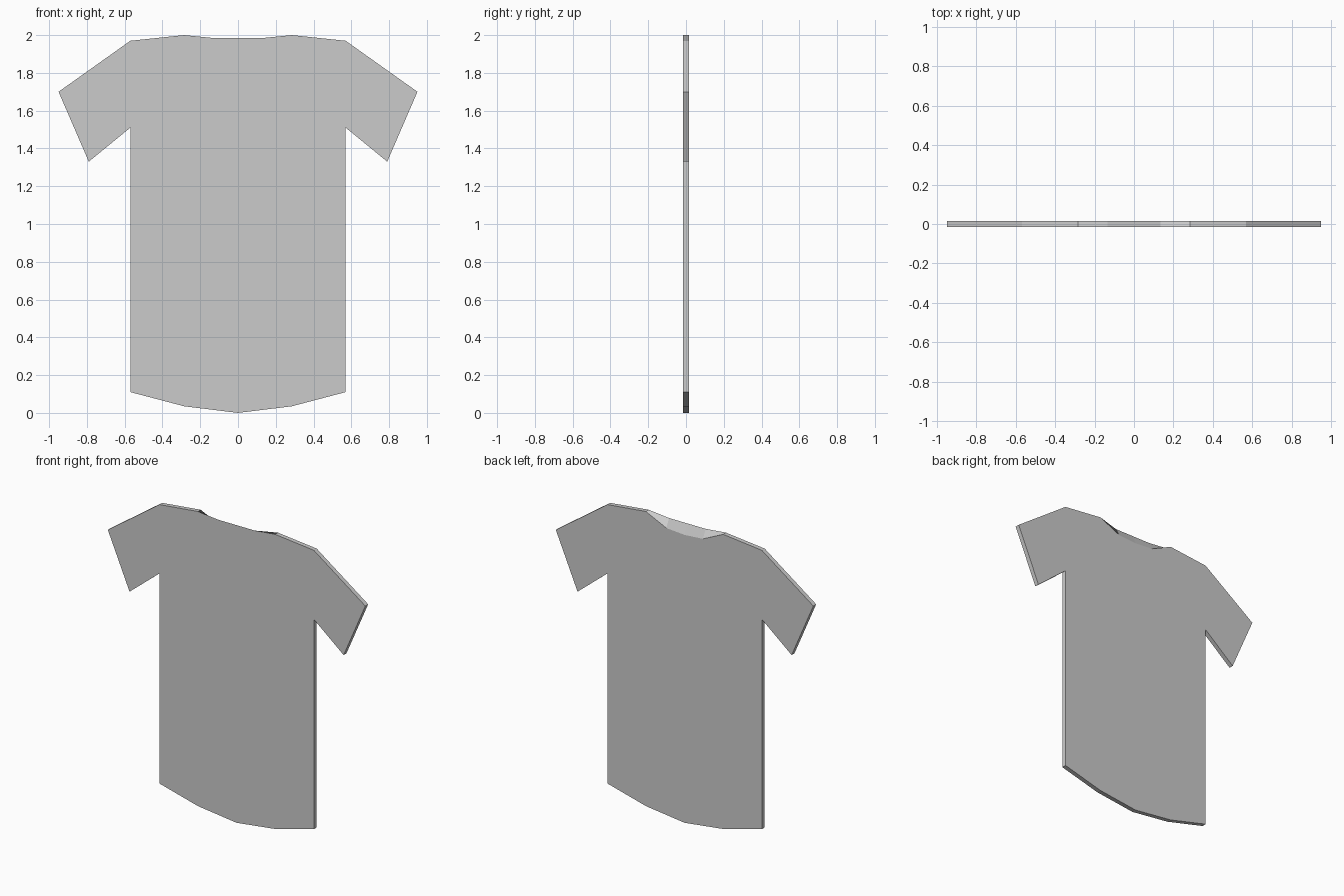
import bpy, bmesh

if "Cube" in bpy.data.objects:
    bpy.data.objects.remove(bpy.data.objects["Cube"])

HALF_THICKNESS = 0.015

# Right half outline (x, z), from hem centre up to the shoulder beside the neck
half = [(0.285, 0.035), (0.57, 0.11), (0.57, 1.51), (0.79, 1.33),
        (0.95, 1.70), (0.57, 1.97), (0.285, 2.0)]


def outline(neck_side, neck_mid):
    """Full closed outline with the given neckline heights."""
    right = half + [(0.135, neck_side)]
    left = [(-x, z) for x, z in reversed(right)]
    return [(0, 0)] + right + [(0, neck_mid)] + left


bm = bmesh.new()

# Front panel has a high collar, back panel a scooped one
front = [bm.verts.new((x, -HALF_THICKNESS, z)) for x, z in outline(1.985, 1.985)]
back = [bm.verts.new((x, HALF_THICKNESS, z)) for x, z in outline(1.93, 1.92)]
bm.faces.new(front)
bm.faces.new(list(reversed(back)))

# Rim joining both panels, sloping at the neck
n = len(front)
for i in range(n):
    j = (i + 1) % n
    bm.faces.new((front[j], front[i], back[i], back[j]))

bmesh.ops.recalc_face_normals(bm, faces=bm.faces)
mesh = bpy.data.meshes.new("shirt")
bm.to_mesh(mesh)
bm.free()
shirt = bpy.data.objects.new("shirt", mesh)
bpy.context.collection.objects.link(shirt)
